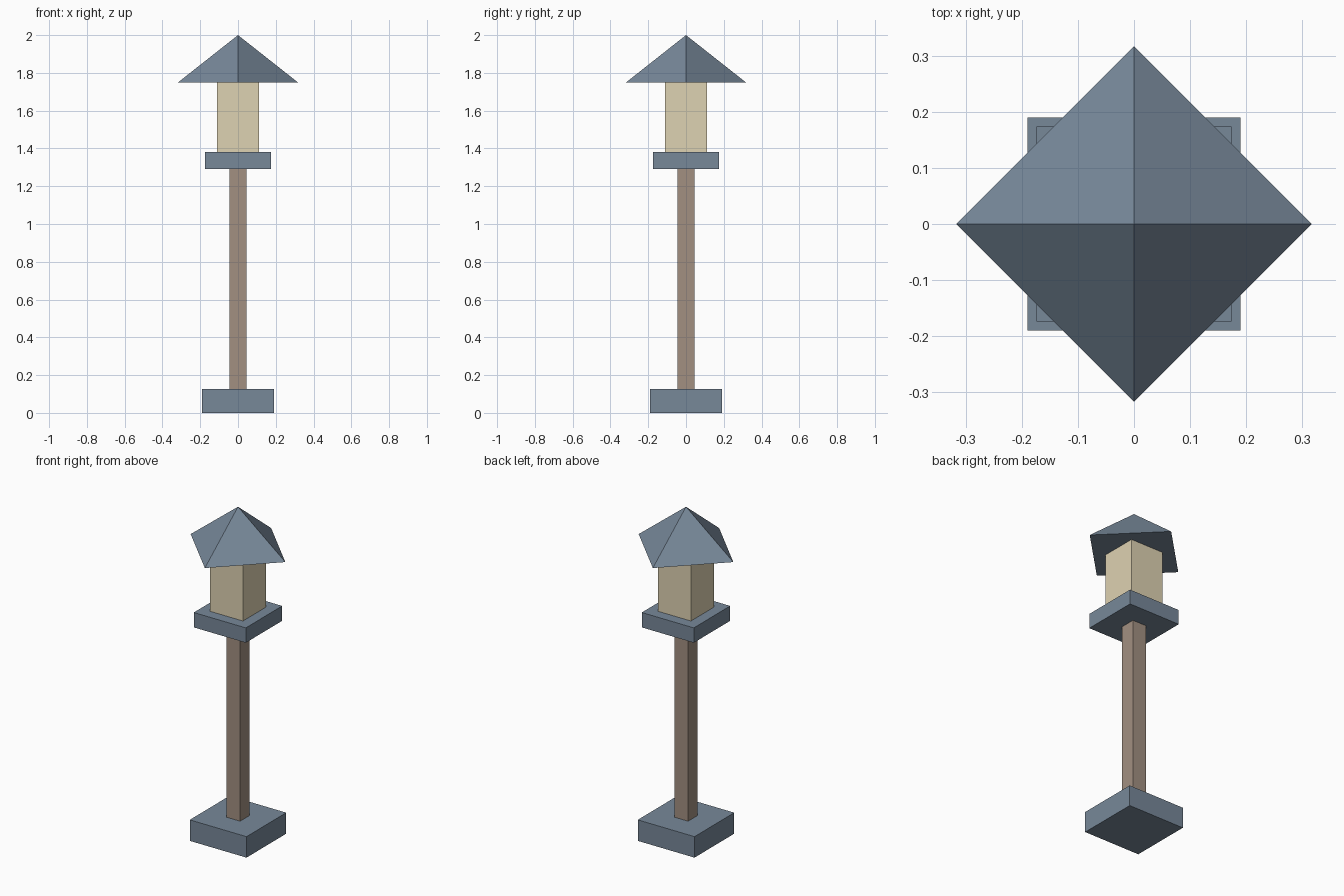
import bpy

cube = bpy.data.objects.get("Cube")
if cube:
    bpy.data.objects.remove(cube, do_unlink=True)


def srgb(c):
    c /= 255
    return c / 12.92 if c <= 0.04045 else ((c + 0.055) / 1.055) ** 2.4


def material(name, r, g, b):
    mat = bpy.data.materials.new(name)
    mat.use_nodes = True
    color = (srgb(r), srgb(g), srgb(b), 1)
    mat.diffuse_color = color
    mat.node_tree.nodes["Principled BSDF"].inputs["Base Color"].default_value = color
    return mat


def finish(name, mat):
    obj = bpy.context.object
    obj.name = obj.data.name = name
    obj.data.materials.append(mat)
    return obj


def block(name, half, bottom, top, mat):
    """Square block centred on the vertical axis."""
    bpy.ops.mesh.primitive_cube_add(size=2, location=(0, 0, (bottom + top) / 2))
    obj = finish(name, mat)
    obj.scale = (half, half, (top - bottom) / 2)
    bpy.ops.object.transform_apply(location=False, rotation=False, scale=True)
    return obj


slate = material("slate blue grey", 119, 136, 153)
wood = material("weathered brown", 162, 144, 129)
cream = material("warm cream", 222, 210, 178)

# Stacked square parts, from the ground up
block("base", 0.19, 0, 0.127, slate)
block("post", 0.046, 0.127, 1.29, wood)
block("platform", 0.174, 1.29, 1.38, slate)
block("lantern_box", 0.11, 1.38, 1.75, cream)

# Four-sided roof, its corners on the x and y axes
bpy.ops.mesh.primitive_cone_add(vertices=4, radius1=0.317, radius2=0, depth=0.25,
                                location=(0, 0, 1.875))
finish("roof", slate)
